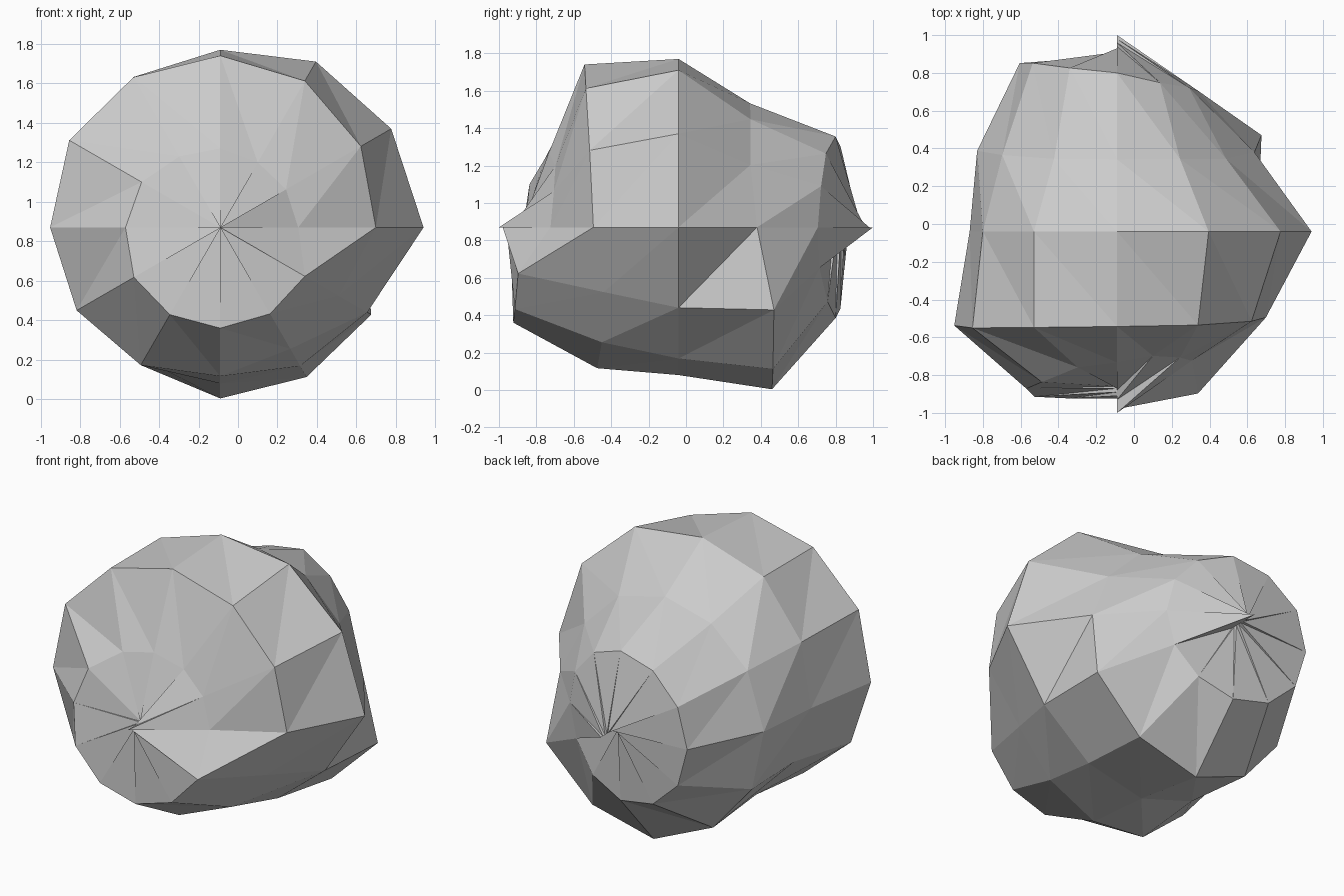
import bpy
from math import sin, cos, pi
from mathutils import Vector

# Lumpy boulder: a 12 x 6 sphere with its poles along y, each point pushed in or out.
# Each row is one ring from the front pole to the back pole (radii around the ring).
RINGS = [
    (.96, .89, .84, .83, .82, .82, .83, .85, .87, .90, .92, .94),
    (.79, .77, .76, .80, .83, .92, .96, 1.01, 1.02, 1.02, 1.01, .99),
    (.91, .95, .99, 1.005, 1.015, 1.02, .995, .97, .93, .87, .82, .80),
    (1.03, 1.0, .97, .90, .88, .82, .78, .76, .77, .79, .81, .86),
    (.84, .77, .77, .765, .77, .81, .855, .89, .93, 1.0, 1.01, 1.02),
    (.86, .88, .91, .97, 1.0, 1.03, 1.03, 1.02, 1.0, .97, .92, .87),
    (1.04, 1.02, 1.0, .98, .97, .95, .93, .91, .89, .87, .85, .83),
]
CENTRE = Vector((-.09, -.04, .87))
SEG = 12


def point(i, k, r):
    theta, phi = pi * i / 6, 2 * pi * k / SEG
    return CENTRE + r * Vector((sin(theta) * cos(phi), -cos(theta), sin(theta) * sin(phi)))


verts = [point(i, k, r) for i, ring in enumerate(RINGS) for k, r in enumerate(ring)]

# Two triangles per cell, all split along the same diagonal
faces = []
for i in range(len(RINGS) - 1):
    for k in range(SEG):
        n = (k + 1) % SEG
        a, b = i * SEG + k, (i + 1) * SEG + k
        c, d = (i + 1) * SEG + n, i * SEG + n
        faces += [(a, b, c), (a, c, d)]

mesh = bpy.data.meshes.new("boulder")
mesh.from_pydata(verts, [], faces)
mesh.update()
boulder = bpy.data.objects.new("boulder", mesh)
bpy.context.collection.objects.link(boulder)
